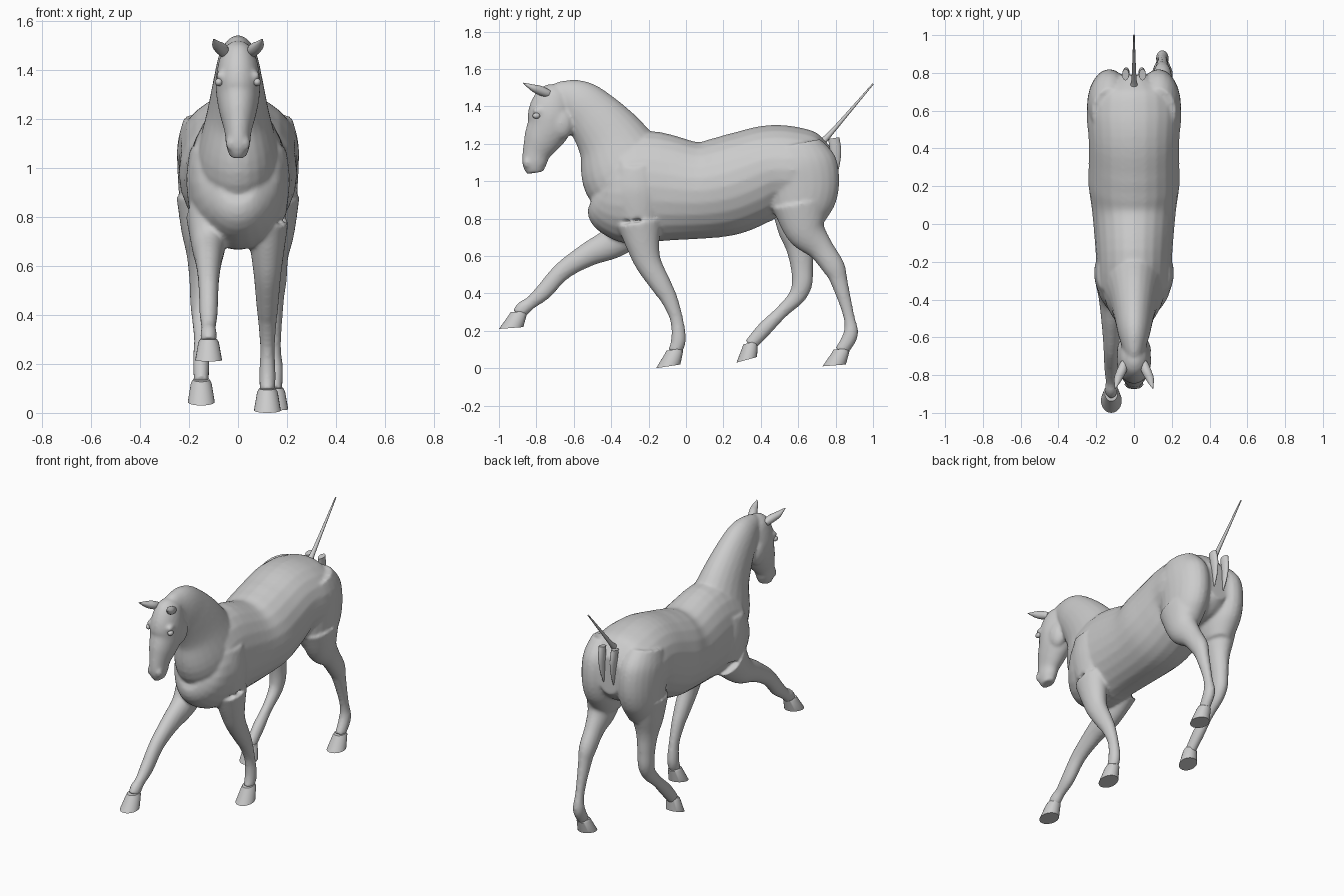
import bpy
import bmesh
import math
from mathutils import Vector

cube = bpy.data.objects.get("Cube")
if cube:
    bpy.data.objects.remove(cube, do_unlink=True)

shade = (0.6, 0.6, 0.6, 1)
grey = bpy.data.materials.new("coat_grey")
grey.use_nodes = True
grey.diffuse_color = shade
grey.node_tree.nodes["Principled BSDF"].inputs["Base Color"].default_value = shade


def smooth_path(rows, steps=5):
    """Catmull-Rom path through rows of y, z, depth radius, width radius."""
    points = [Vector(row) for row in rows]
    points = [points[0]] + points + [points[-1]]
    path = []
    for before, start, end, after in zip(points, points[1:], points[2:], points[3:]):
        leave, arrive = (end - before) / 2, (after - start) / 2
        for i in range(steps):
            t = i / steps
            blend = t * t * (3 - 2 * t)
            path.append(start.lerp(end, blend)
                        + leave * (t * (1 - t) ** 2) - arrive * (t * t * (1 - t)))
    return path + [points[-1]]


def rounded(rows, ratio, taper=0):
    """Add a width radius to rows of y, z, depth radius."""
    return [(y, z, r, r * (ratio - taper * r)) for y, z, r in rows]


def ellipse(bm, centre, depth, width, sides=24):
    """Ring of vertices spanned by a depth vector and a width along x."""
    ring = []
    for i in range(sides):
        angle = math.tau * i / sides
        offset = depth * math.cos(angle) + Vector((width * math.sin(angle), 0, 0))
        ring.append(bm.verts.new(centre + offset))
    return ring


def bridge(bm, rings):
    """Skin a row of vertex rings and cap both ends."""
    for low, high in zip(rings, rings[1:]):
        for i in range(len(low)):
            bm.faces.new((low[i - 1], low[i], high[i], high[i - 1]))
    bm.faces.new(rings[0])
    bm.faces.new(rings[-1])


def tube(bm, rows, x=0, lean=0):
    """Elliptical loft square to its path, drifting sideways by lean."""
    path = smooth_path(rows)
    last = len(path) - 1
    rings = []
    for k, (y, z, depth, width) in enumerate(path):
        along = path[min(k + 1, last)] - path[max(k - 1, 0)]
        across = Vector((0, -along[1], along[0])).normalized()
        rings.append(ellipse(bm, Vector((x + lean * k / last, y, z)), across * depth, width))
    bridge(bm, rings)


def ball(bm, centre, size):
    new = bmesh.ops.create_uvsphere(bm, u_segments=20, v_segments=12, radius=1)["verts"]
    bmesh.ops.scale(bm, vec=size, verts=new)
    bmesh.ops.translate(bm, vec=centre, verts=new)


def finish(bm, name):
    bmesh.ops.recalc_face_normals(bm, faces=bm.faces)
    mesh = bpy.data.meshes.new(name)
    bm.to_mesh(mesh)
    bm.free()
    mesh.materials.append(grey)
    obj = bpy.data.objects.new(name, mesh)
    bpy.context.collection.objects.link(obj)
    bpy.ops.object.select_all(action='DESELECT')
    obj.select_set(True)
    bpy.context.view_layer.objects.active = obj
    bpy.ops.object.shade_smooth_by_angle(angle=math.radians(40))
    return obj


def leg(skin, name, x, rows, toe, heel):
    """Lower leg joined to the skin, ending in a separate tapered hoof."""
    toe, heel = Vector((x, *toe)), Vector((x, *heel))
    sole = heel - toe
    lift = Vector((0, -sole.z, sole.y)).normalized() * 0.07
    front, back = toe + sole * 0.45 + lift, heel + sole * 0.2 + lift
    top = (front + back) / 2
    pastern = (top.y, top.z, 0.035)
    tube(skin, rounded(rows + [pastern], 0.9, 1.5), x)

    bm = bmesh.new()
    rim = (back - front) / 2
    bridge(bm, [ellipse(bm, (toe + heel) / 2, sole / 2, 0.055),
                ellipse(bm, top, rim, 0.042),
                ellipse(bm, top + lift * 0.2, rim * 0.8, 0.034)])
    finish(bm, name + "_hoof")


# Torso, from chest to rump
skin = bmesh.new()
tube(skin, [(-.48, .96, .12, .08), (-.42, .94, .22, .16), (-.32, .94, .28, .2),
            (-.2, .97, .3, .2), (.05, .95, .26, .22), (.2, .97, .265, .24),
            (.32, 1.01, .26, .24), (.45, 1.06, .24, .24), (.58, 1.06, .23, .25),
            (.7, 1.05, .2, .22), (.79, 1.05, .12, .08)])

# Neck and head
tube(skin, rounded([(-.25, .98, .24), (-.32, 1.06, .25), (-.4, 1.22, .19), (-.5, 1.35, .15),
                    (-.58, 1.42, .125), (-.66, 1.45, .09), (-.72, 1.45, .06)], .67))
tube(skin, rounded([(-.69, 1.51, .04), (-.7, 1.47, .09), (-.72, 1.38, .12), (-.73, 1.3, .12),
                    (-.77, 1.22, .1), (-.8, 1.15, .075), (-.81, 1.09, .065),
                    (-.805, 1.045, .045)], .74))
ball(skin, (0, .42, .81), (.03, .06, .03))

# Shoulders, thighs and facial forms on both sides
for side in (-1, 1):
    tube(skin, rounded([(-.27, 1.08, .12), (-.26, .95, .15), (-.25, .8, .12)], .9, 1.5), side * .11)
    tube(skin, rounded([(.59, 1.2, .13), (.61, 1.1, .19), (.63, .98, .19), (.62, .85, .16),
                        (.62, .75, .1)], .9, 1.5), side * .13)
    ball(skin, (side * .04, -.67, 1.31), (.05, .07, .09))
    ball(skin, (side * .07, -.79, 1.375), (.02, .03, .02))
    ball(skin, (side * .03, -.85, 1.1), (.02, .02, .03))

# Planted and reaching forelegs
leg(skin, "left_front", .12,
    [(-.25, .78, .12), (-.23, .66, .09), (-.2, .56, .07), (-.13, .44, .055),
     (-.09, .37, .045), (-.05, .26, .035), (-.04, .15, .04)], (-.16, 0), (-.03, .02))
leg(skin, "right_front", -.12,
    [(-.27, .8, .13), (-.38, .68, .09), (-.52, .61, .065), (-.66, .52, .05),
     (-.76, .41, .045), (-.83, .35, .035), (-.87, .32, .04)], (-1, .21), (-.87, .22))

# Trailing and advancing hind legs
leg(skin, "left_hind", .15,
    [(.61, .88, .15), (.64, .74, .11), (.72, .64, .07), (.79, .54, .06),
     (.82, .46, .045), (.87, .28, .03), (.88, .18, .04)], (.73, .01), (.855, .02))
leg(skin, "right_hind", -.15,
    [(.6, .88, .15), (.6, .74, .11), (.61, .64, .075), (.62, .54, .06), (.62, .45, .055),
     (.59, .38, .045), (.51, .3, .035), (.42, .21, .04)], (.27, .03), (.38, .06))

# Fuse the skin into one smooth surface
body = finish(skin, "body")
fuse = body.modifiers.new("fuse", 'REMESH')
fuse.mode = 'VOXEL'
fuse.voxel_size = 0.01
fuse.use_smooth_shade = True
soften = body.modifiers.new("soften", 'SMOOTH')
soften.iterations = 5

# Ears, eyes and the folds beside the tail
for label, side in (("left", 1), ("right", -1)):
    ear = bmesh.new()
    tube(ear, [(-.73, 1.465, .02, .02), (-.78, 1.485, .025, .027), (-.82, 1.5, .018, .022),
               (-.87, 1.525, .002, .003)], side * .05, side * .05)
    finish(ear, label + "_ear")
    eye = bmesh.new()
    ball(eye, (side * .078, -.8, 1.35), (.016, .02, .016))
    finish(eye, label + "_eye")
    fold = bmesh.new()
    tube(fold, rounded([(.79, 1.23, .03), (.8, 1.16, .03), (.8, 1.08, .02), (.79, 1, .005)], .6),
         side * .045, side * -.01)
    finish(fold, label + "_tail_fold")

# Tail dock
tail = bmesh.new()
tube(tail, rounded([(.73, 1.21, .02), (.79, 1.275, .012), (1, 1.52, .004)], 1))
finish(tail, "tail")
